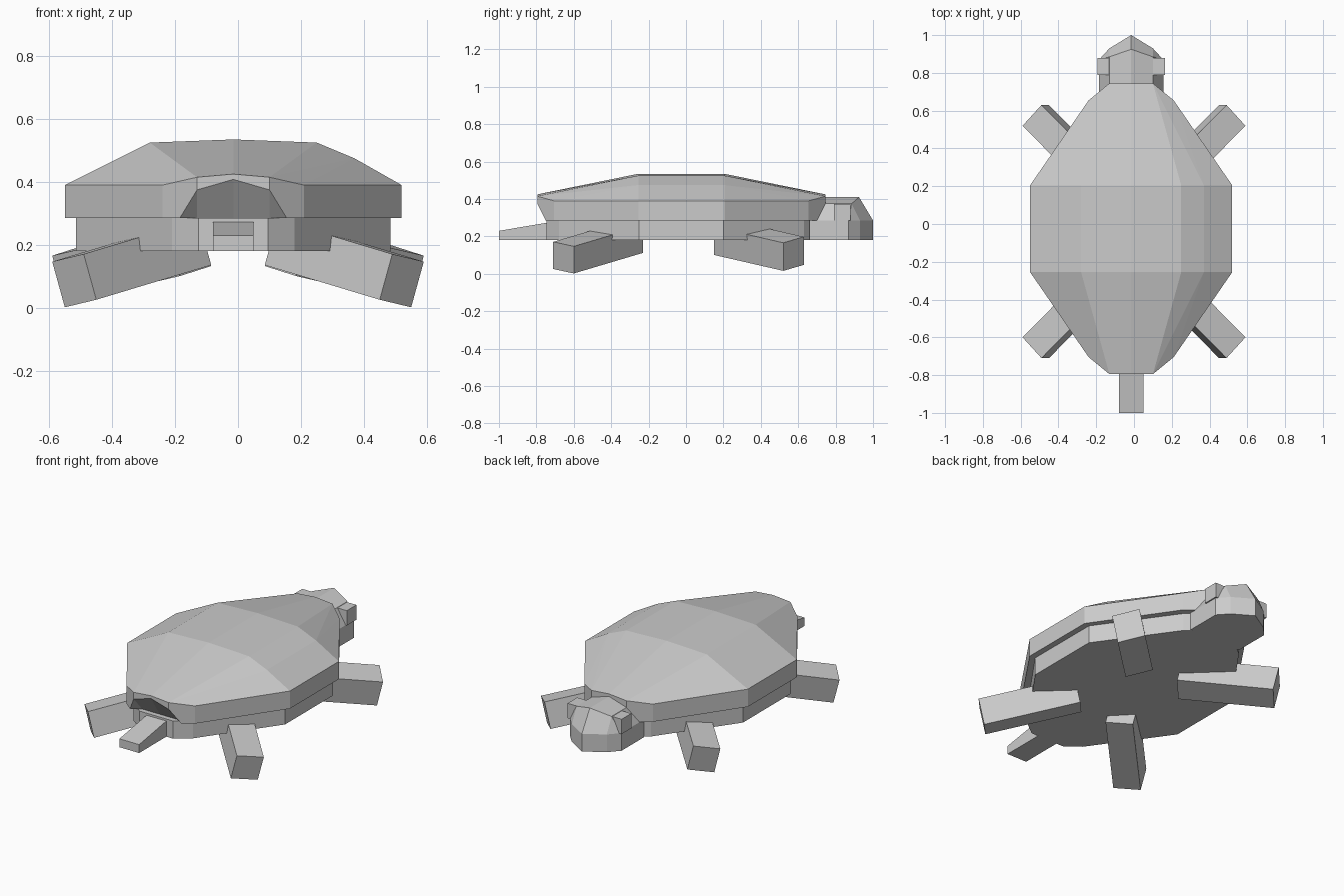
import bpy, bmesh
from mathutils import Vector

if "Cube" in bpy.data.objects:
    bpy.data.objects.remove(bpy.data.objects["Cube"])

grey = bpy.data.materials.new("light_grey")
grey.diffuse_color = (0.6, 0.6, 0.6, 1)
grey.use_nodes = True
grey.node_tree.nodes["Principled BSDF"].inputs["Base Color"].default_value = grey.diffuse_color
CX, CY = -0.015, -0.025      # centre of the shell


def make(name, faces):
    """Mesh from faces given as point lists; shared corners are welded."""
    bm = bmesh.new()
    for pts in faces:
        bm.faces.new([bm.verts.new(p) for p in pts])
    bmesh.ops.remove_doubles(bm, verts=bm.verts, dist=0.0005)
    bmesh.ops.recalc_face_normals(bm, faces=bm.faces)
    me = bpy.data.meshes.new(name)
    bm.to_mesh(me)
    bm.free()
    me.materials.append(grey)
    ob = bpy.data.objects.new(name, me)
    bpy.context.collection.objects.link(ob)
    return ob


def box(name, o, u, v, w):
    """Box spanned by three edge vectors from one corner."""
    o, u, v, w = map(Vector, (o, u, v, w))
    faces = []
    for a, b, c in ((u, v, w), (v, w, u), (w, u, v)):
        for s in (o, o + c):
            faces.append([s, s + a, s + a + b, s + b])
    return make(name, faces)


# Shell: one quadrant repeated four times
def quadrant(sx, sy):
    P = lambda x, y, z: (CX + sx * x, CY + sy * y, z)
    ridge, crown, rim = P(0, .23, .535), P(.265, .23, .525), P(.535, .23, .39)
    tip, tip_side, corner = P(0, .77, .425), P(.115, .77, .415), P(.225, .68, .39)
    rim_low, corner_low = P(.535, .23, .285), P(.225, .68, .285)
    arch, arch_side, arch_foot = P(0, .77, .408), P(.115, .77, .375), P(.17, .725, .285)
    wall, wall_side = P(0, .69, .285), P(.115, .69, .285)
    mid = P(.535, 0, .39), P(.265, 0, .525), P(0, 0, .535)
    f = [[tip, tip_side, crown, ridge],
         [rim, rim_low, corner_low, corner],
         [corner, corner_low, arch_foot, arch_side, tip_side],
         [tip, tip_side, arch_side, arch],
         [arch, arch_side, wall_side, wall],
         [arch_side, arch_foot, wall_side],
         [ridge, crown, mid[1], mid[2]],
         [rim, rim_low, P(.535, 0, .285), mid[0]],
         [wall, wall_side, arch_foot, corner_low, rim_low,
          P(.535, 0, .285), P(0, 0, .285)]]
    if sx > 0:               # extra facet line along the right flank
        b, b0 = P(.385, .23, .475), P(.385, 0, .475)
        f += [[tip_side, b, crown], [tip_side, corner, b], [corner, rim, b],
              [crown, b, b0, mid[1]], [b, rim, mid[0], b0]]
    else:
        f += [[tip_side, corner, crown], [corner, rim, crown],
              [crown, rim, mid[0], mid[1]]]
    return f


shell = make("shell", [f for sx in (1, -1) for sy in (1, -1) for f in quadrant(sx, sy)])
bm = bmesh.new()
bm.from_mesh(shell.data)
bmesh.ops.dissolve_limit(bm, angle_limit=0.01, verts=bm.verts, edges=bm.edges)
bm.to_mesh(shell.data)
bm.free()


def prism(name, ring, z0, z1):
    n = len(ring)
    lo = [(x, y, z0) for x, y in ring]
    hi = [(x, y, z1) for x, y in ring]
    return make(name, [lo, hi] + [[lo[i], lo[(i + 1) % n], hi[(i + 1) % n], hi[i]]
                                  for i in range(n)])


# Belly plate
half = [(.11, .72), (.195, .655), (.5, .225), (.5, -.225), (.195, -.655), (.11, -.72)]
outline = half + [(-x, y) for x, y in reversed(half)]
prism("belly", [(CX + x, CY + y) for x, y in outline], .18, .285)

# Head: straight jaw below, tapered crown above
jaw = [(.17, .66), (.17, .87), (.115, .93), (0, 1)]
faces = []
for s in (1, -1):
    J = [(CX + s * x, y, .285) for x, y in jaw]
    B = [(x, y, .18) for x, y, z in J]
    back, brow = (CX + s * .115, .66, .375), (CX + s * .115, .885, .375)
    top_back, top = (CX, .66, .41), (CX, .925, .41)
    faces += [[J[i], J[i + 1], B[i + 1], B[i]] for i in range(3)]
    faces += [[J[0], J[1], brow, back], [J[1], J[2], brow],
              [J[2], J[3], top, brow], [back, brow, top, top_back],
              B + [(CX, .66, .18)],
              [B[0], J[0], back, top_back, (CX, .66, .18)]]
make("head", faces)

# Eyes
for s, side in ((1, "right"), (-1, "left")):
    box("eye_" + side, (CX + s * .112, .79, .285),
        (s * .066, 0, 0), (0, .09, 0), (0, 0, .088))

# Tail: wedge thinning towards the tip
profile = [(-1, .18), (-.68, .18), (-.68, .284), (-1, .23)]
L = [(-.08, y, z) for y, z in profile]
R = [(.05, y, z) for y, z in profile]
make("tail", [L, R] + [[L[i], L[(i + 1) % 4], R[(i + 1) % 4], R[i]] for i in range(4)])

# Legs: square bars splayed outwards and down
for sx, side in ((1, "right"), (-1, "left")):
    box("front_leg_" + side, (sx * .45, -.71, .026), (sx * .10, .11, -.024),
        (sx * .04, 0, .145), (sx * -.365, .37, .11))
    box("back_leg_" + side, (sx * .45, .63, .048), (sx * .10, -.11, -.032),
        (sx * .04, 0, .15), (sx * -.365, -.37, .085))
